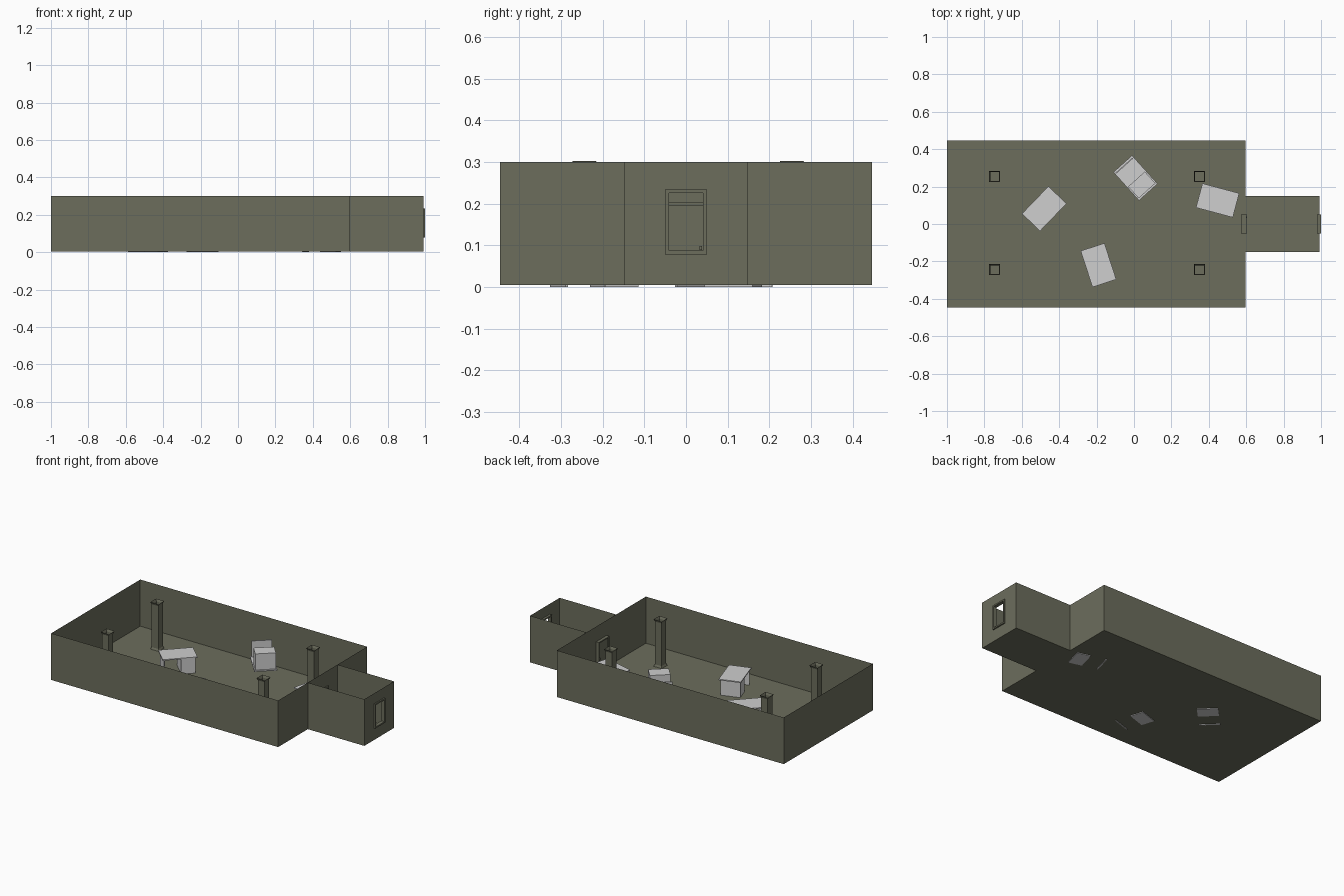
import bpy, bmesh, math
from mathutils import Matrix, Vector

if "Cube" in bpy.data.objects:
    bpy.data.objects.remove(bpy.data.objects["Cube"])


def mat(name, rgb):
    m = bpy.data.materials.new(name)
    m.diffuse_color = (*rgb, 1)
    m.use_nodes = True
    m.node_tree.nodes["Principled BSDF"].inputs["Base Color"].default_value = m.diffuse_color
    return m


OLIVE = mat("olive_wall", (0.150, 0.154, 0.108))
GREY = mat("light_grey", (0.62, 0.62, 0.62))


def finish(name, bm, material, matrix=None):
    me = bpy.data.meshes.new(name)
    bm.to_mesh(me)
    bm.free()
    me.materials.append(material)
    ob = bpy.data.objects.new(name, me)
    bpy.context.collection.objects.link(ob)
    if matrix:
        ob.matrix_world = matrix
    return ob


def quad(bm, *pts):
    bm.faces.new([bm.verts.new(p) for p in pts])


def box(bm, x0, x1, y0, y1, z0, z1):
    c = Vector(((x0 + x1) / 2, (y0 + y1) / 2, (z0 + z1) / 2))
    s = Matrix.Diagonal((x1 - x0, y1 - y0, z1 - z0, 1))
    bmesh.ops.create_cube(bm, size=1, matrix=Matrix.Translation(c) @ s)


def wall(bm, a, b, z0, z1):
    quad(bm, (*a, z0), (*b, z0), (*b, z1), (*a, z1))


F, T = 0.004, 0.30           # floor and wall-top heights
L, R, W = -1.0, 0.595, 0.447  # room extents
E, C = 0.992, 0.149           # corridor end and half width

# Floor of room and corridor
bm = bmesh.new()
quad(bm, (L, -W, F), (R, -W, F), (R, W, F), (L, W, F))
quad(bm, (R, -C, F), (E, -C, F), (E, C, F), (R, C, F))
finish("floor", bm, OLIVE)

# Thin walls, open at the top
bm = bmesh.new()
wall(bm, (L, -W), (R, -W), F, T)
wall(bm, (R, W), (L, W), F, T)
wall(bm, (L, W), (L, -W), F, T)
wall(bm, (R, -W), (R, W), F, T)
for s in (-1, 1):
    wall(bm, (R, s * C), (E, s * C), F, T)
finish("walls", bm, OLIVE)

# Corridor end wall with window opening
bm = bmesh.new()
for y0, y1, z0, z1 in ((-C, -.045, F, T), (.045, C, F, T),
                       (-.045, .045, F, .083), (-.045, .045, .229, T)):
    wall(bm, (E, y0), (E, y1), z0, z1)
finish("window_wall", bm, OLIVE)


def frame(name, x0, x1, half, z0, z1, w, sill=True):
    bm = bmesh.new()
    box(bm, x0, x1, -half, -half + w, z0, z1)
    box(bm, x0, x1, half - w, half, z0, z1)
    box(bm, x0, x1, -half + w, half - w, z1 - w, z1)
    if sill:
        box(bm, x0, x1, -half + w, half - w, z0, z0 + w)
    finish(name, bm, OLIVE)


frame("window_frame", .978, 1.0, .05, .078, .234, .009)
frame("door_frame", .576, .602, .053, F, .204, .008, False)

# Closed door with knobs on both sides
bm = bmesh.new()
box(bm, .582, .598, -.045, .045, F, .196)
finish("door", bm, OLIVE)
bm = bmesh.new()
box(bm, .576, .604, .033, .039, .088, .098)
finish("door_knob", bm, OLIVE)

# Square hollow pillars, flared at foot and head
for i, (x, y) in enumerate((x, y) for x in (-.745, .35) for y in (-.244, .254)):
    bm = bmesh.new()
    rings = [[bm.verts.new((x + a * h, y + b * h, z))
              for a, b in ((-1, -1), (1, -1), (1, 1), (-1, 1))]
             for h, z in ((.029, F), (.023, .016), (.023, .288), (.029, .302))]
    for lo, hi in zip(rings, rings[1:]):
        for k in range(4):
            j = (k + 1) % 4
            bm.faces.new((lo[k], lo[j], hi[j], hi[k]))
    finish(f"pillar_{i + 1}", bm, OLIVE)


# Desk: top, drawer cabinet at one end, panel leg at the other
def desk(name, x, y, z, angle, flipped=False):
    m = Matrix.Translation((x, y, z)) @ Matrix.Rotation(math.radians(angle), 4, 'Z')
    if flipped:
        m = m @ Matrix.Rotation(math.pi, 4, 'X')
    for part, d in (("top", (-.102, .102, -.067, .067, .102, .109)),
                    ("cabinet", (.008, .092, -.06, .06, 0, .102)),
                    ("panel_leg", (-.092, -.086, -.06, .06, 0, .102))):
        bm = bmesh.new()
        box(bm, *d)
        finish(f"{name}_{part}", bm, GREY, m)


desk("desk_left", -.48, .082, 0, 46)
desk("desk_front", -.19, -.22, 0, 108)
desk("desk_right", .447, .126, 0, -15)
desk("desk_upturned", .008, .246, .22, -48, True)
